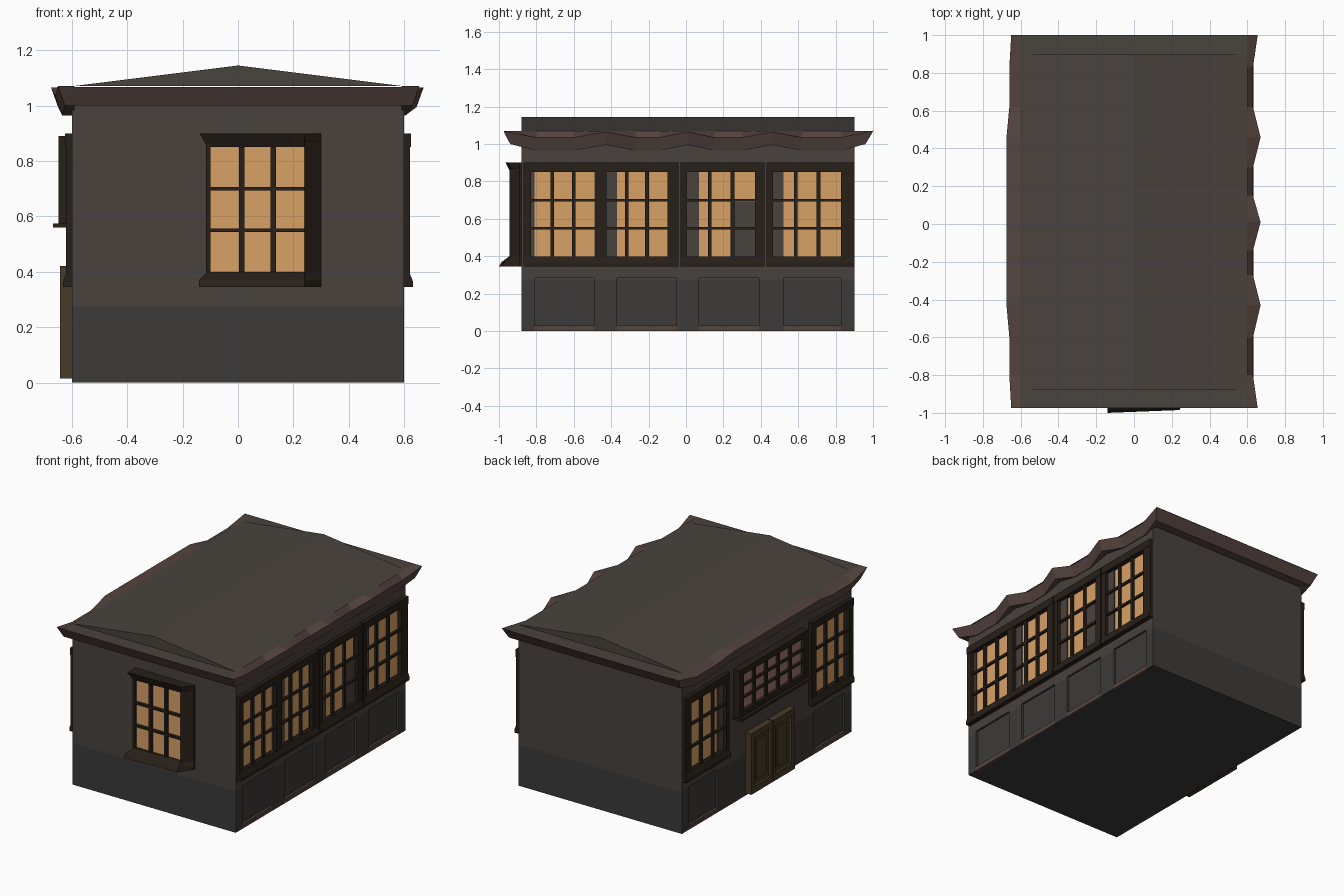
import bpy

if "Cube" in bpy.data.objects:
    bpy.data.objects.remove(bpy.data.objects["Cube"])

def mat(name, r, g, b):
    m = bpy.data.materials.new(name)
    m.diffuse_color = tuple((c / 255) ** 2.2 for c in (r, g, b)) + (1,)
    m.use_nodes = True
    m.node_tree.nodes["Principled BSDF"].inputs["Base Color"].default_value = m.diffuse_color
    return m

WALL = mat("wall_brown", 74, 68, 64)
BASE = mat("base_grey", 62, 61, 60)
ROOF = mat("roof_brown", 74, 69, 64)
TRIM = mat("trim_brown", 86, 70, 65)
FRAME = mat("dark_wood", 44, 37, 31)
GLASS = mat("lit_glass", 215, 160, 102)
PINK = mat("pink_glass", 160, 118, 110)
DOOR = mat("door_wood", 72, 61, 44)

def mesh(name, verts, faces, m):
    me = bpy.data.meshes.new(name)
    me.from_pydata(verts, [], faces)
    me.materials.append(m)
    ob = bpy.data.objects.new(name, me)
    bpy.context.collection.objects.link(ob)
    return ob

def loft(name, rings, m):
    """Closed solid through equal-sized rings of points."""
    n = len(rings[0])
    faces = [tuple(range(n))[::-1], tuple(range(n * (len(rings) - 1), n * len(rings)))]
    for r in range(len(rings) - 1):
        for i in range(n):
            j = (i + 1) % n
            faces.append((r * n + i, r * n + j, (r + 1) * n + j, (r + 1) * n + i))
    ob = mesh(name, [p for ring in rings for p in ring], faces, m)
    import bmesh
    bm = bmesh.new()
    bm.from_mesh(ob.data)
    bmesh.ops.recalc_face_normals(bm, faces=bm.faces)
    bm.to_mesh(ob.data)
    bm.free()
    return ob

def rect(x0, x1, y0, y1, z):
    return [(x0, y0, z), (x1, y0, z), (x1, y1, z), (x0, y1, z)]

def box(name, x, y, z, m):
    x, y = sorted(x), sorted(y)
    return loft(name, [rect(*x, *y, z[0]), rect(*x, *y, z[1])], m)

# walls: core plus end walls, with a darker base band
for nm, z, m in (("base", (0, 0.275), BASE), ("wall", (0.275, 1.0), WALL)):
    box(nm + "_core", (-0.585, 0.585), (-0.82, 0.83), z, m)
    box(nm + "_front", (-0.6, 0.6), (-0.88, -0.81), z, m)
    box(nm + "_back", (-0.6, 0.6), (0.83, 0.9), z, m)

# pilasters and rails around the recessed panels
BAYS = [(-0.81, -0.49), (-0.37, -0.05), (0.07, 0.39), (0.52, 0.83)]
for s, side in ((1, "right"), (-1, "left")):
    X = (s * 0.58, s * 0.6)
    piers = [(-0.49, -0.37), (-0.05, 0.07), (0.39, 0.52)] if s > 0 else [(-0.49, 0.52)]
    for y in piers:
        box(side + "_pilaster_base", X, y, (0, 0.275), BASE)
        box(side + "_pilaster", X, y, (0.275, 1), WALL)
    for y in BAYS if s > 0 else (BAYS[0], BAYS[3]):
        box(side + "_plinth", X, y, (0, 0.03), TRIM)
        box(side + "_sill_rail", X, y, (0.285, 0.38), WALL)
        box(side + "_head_rail", X, y, (0.86, 1), WALL)
# broken pane filled with wall
box("boarded_pane", (0.585, 0.6), (0.25, 0.39), (0.4, 0.69), WALL)

# roof: low gable over a flared cornice
loft("roof_gable", [[(-0.6, y, 1.07), (0.6, y, 1.07), (0, y, 1.145)] for y in (-0.88, 0.9)], ROOF)
loft("cornice", [rect(-0.6, 0.6, -0.94, 0.96, 1.0), rect(-0.6, 0.6, -0.975, 1.0, 1.068)], TRIM)
mesh("cornice_top", rect(-0.6, 0.6, -0.975, 1.0, 1.07), [(0, 1, 2, 3)], ROOF)

def eave(name, s, pts):
    """Wavy side cornice: each point is y at the top, outer x and top z."""
    rings = []
    for i, (y, x, z) in enumerate(pts):
        yb = y + (0.035 if i == 0 else -0.04 if i == len(pts) - 1 else 0)
        rings.append([(s * 0.59, y, 1.07), (s * 0.6, y, 1.07), (s * x, y, z),
                      (s * (x - 0.025), yb, z - 0.07), (s * 0.59, yb, z - 0.07)])
    loft(name, rings, TRIM)

LO = 1.035
eave("right_eave", 1, [(-0.975, 0.655, 1.07), (-0.8, 0.63, LO), (-0.6, 0.63, LO), (-0.43, 0.67, 1.065),
     (-0.27, 0.63, LO), (-0.14, 0.63, LO), (0.01, 0.67, 1.065), (0.15, 0.63, LO), (0.3, 0.63, LO),
     (0.46, 0.67, 1.065), (0.62, 0.63, LO), (0.83, 0.63, LO), (1.0, 0.655, 1.07)])
eave("left_eave", -1, [(-0.975, 0.65, 1.07), (-0.8, 0.66, LO), (-0.6, 0.66, LO), (-0.43, 0.675, 1.065),
     (0.46, 0.675, 1.065), (0.62, 0.66, LO), (0.83, 0.66, LO), (1.0, 0.65, 1.07)])

def bars(name, place, a, b, z0, z1, cols, rows, d0, d1):
    """Glazing bars between a..b and z0..z1; place maps (span, depth) to x and y."""
    for i in range(1, cols):
        c = a + (b - a) * i / cols
        box(name + "_mullion", *place((c - 0.01, c + 0.01), (d0, d1)), (z0, z1), FRAME)
    for i in range(1, rows):
        c = z0 + (z1 - z0) * i / rows
        box(name + "_bar", *place((a, b), (d0, d1)), (c - 0.007, c + 0.007), FRAME)

def window(name, s, outer, inner):
    """Side window: glass, frame, flared sill and glazing bars."""
    place = lambda span, d: ((s * d[0], s * d[1]), span)
    (o0, o1), (i0, i1) = outer, inner
    box(name + "_glass", *place(inner, (0.58, 0.592)), (0.4, 0.85), GLASS)
    for y in ((o0, i0), (i1, o1)):
        box(name + "_jamb", *place(y, (0.595, 0.622)), (0.37, 0.87), FRAME)
    box(name + "_head", *place(outer, (0.595, 0.625)), (0.85, 0.9), FRAME)
    loft(name + "_sill", [rect(*sorted((s * 0.595, s * 0.632)), o0, o1, 0.345),
         rect(*sorted((s * 0.595, s * 0.632)), o0, o1, 0.365),
         rect(*sorted((s * 0.595, s * 0.618)), o0, o1, 0.4)], FRAME)
    bars(name, place, i0, i1, 0.4, 0.85, 3, 3, 0.6, 0.615)

SPANS = [((-0.87, -0.43), (-0.83, -0.485)), ((-0.48, -0.04), (-0.425, -0.1)),
         ((-0.03, 0.42), (0.005, 0.37)), ((0.43, 0.9), (0.465, 0.83))]
for i, (o, n) in enumerate(SPANS):
    window("right_window", 1, o, n)
    if i in (0, 3):
        window("left_window", -1, o, n)

# front window standing off the wall
front = lambda span, d: (span, d)
box("front_glass", (-0.1, 0.24), (-0.925, -0.92), (0.4, 0.85), GLASS)
bars("front_window", front, -0.1, 0.24, 0.4, 0.85, 3, 3, -0.945, -0.925)
box("front_left_jamb", (-0.115, -0.1), (-0.945, -0.88), (0.38, 0.87), FRAME)
loft("front_right_jamb", [[(0.24, -0.945, z), (0.3, -0.89, z), (0.3, -0.88, z), (0.24, -0.92, z)]
     for z in (0.38, 0.87)], FRAME)
for nm, lv in (("head", ((-0.11, -0.94, 0.85), (-0.14, -0.965, 0.9))),
               ("sill", ((-0.14, -1.0, 0.345), (-0.14, -0.985, 0.37), (-0.11, -0.945, 0.4)))):
    loft("front_" + nm, [[(x, -0.88, z), (x, y, z), (0.24, y + 0.015, z), (0.3, -0.89, z), (0.3, -0.88, z)]
         for x, y, z in lv], FRAME)

# projecting upper window over the door
left = lambda span, d: ((-d[0], -d[1]), span)
box("upper_glass", (-0.625, -0.6), (-0.32, 0.32), (0.6, 0.86), PINK)
for y in ((-0.36, -0.315), (0.315, 0.36)):
    box("upper_jamb", (-0.648, -0.6), y, (0.57, 0.89), FRAME)
for z in ((0.57, 0.61), (0.85, 0.89)):
    box("upper_rail", (-0.648, -0.6), (-0.315, 0.315), z, FRAME)
box("upper_sill", (-0.668, -0.6), (-0.37, 0.37), (0.56, 0.575), FRAME)
bars("upper_window", left, -0.315, 0.315, 0.61, 0.85, 5, 3, 0.62, 0.64)

# double door: leaves with raised surrounds
box("door_panel", (-0.625, -0.6), (-0.22, 0.22), (0.015, 0.41), DOOR)
for y in ((-0.23, -0.19), (-0.025, -0.004), (0.004, 0.025), (0.19, 0.23)):
    box("door_stile", (-0.642, -0.6), y, (0.015, 0.42), DOOR)
for y in ((-0.19, -0.025), (0.025, 0.19)):
    for z in ((0.015, 0.06), (0.38, 0.42)):
        box("door_rail", (-0.642, -0.6), y, z, DOOR)
    box("door_inset", (-0.632, -0.6), (y[0] + 0.03, y[1] - 0.03), (0.09, 0.35), DOOR)
